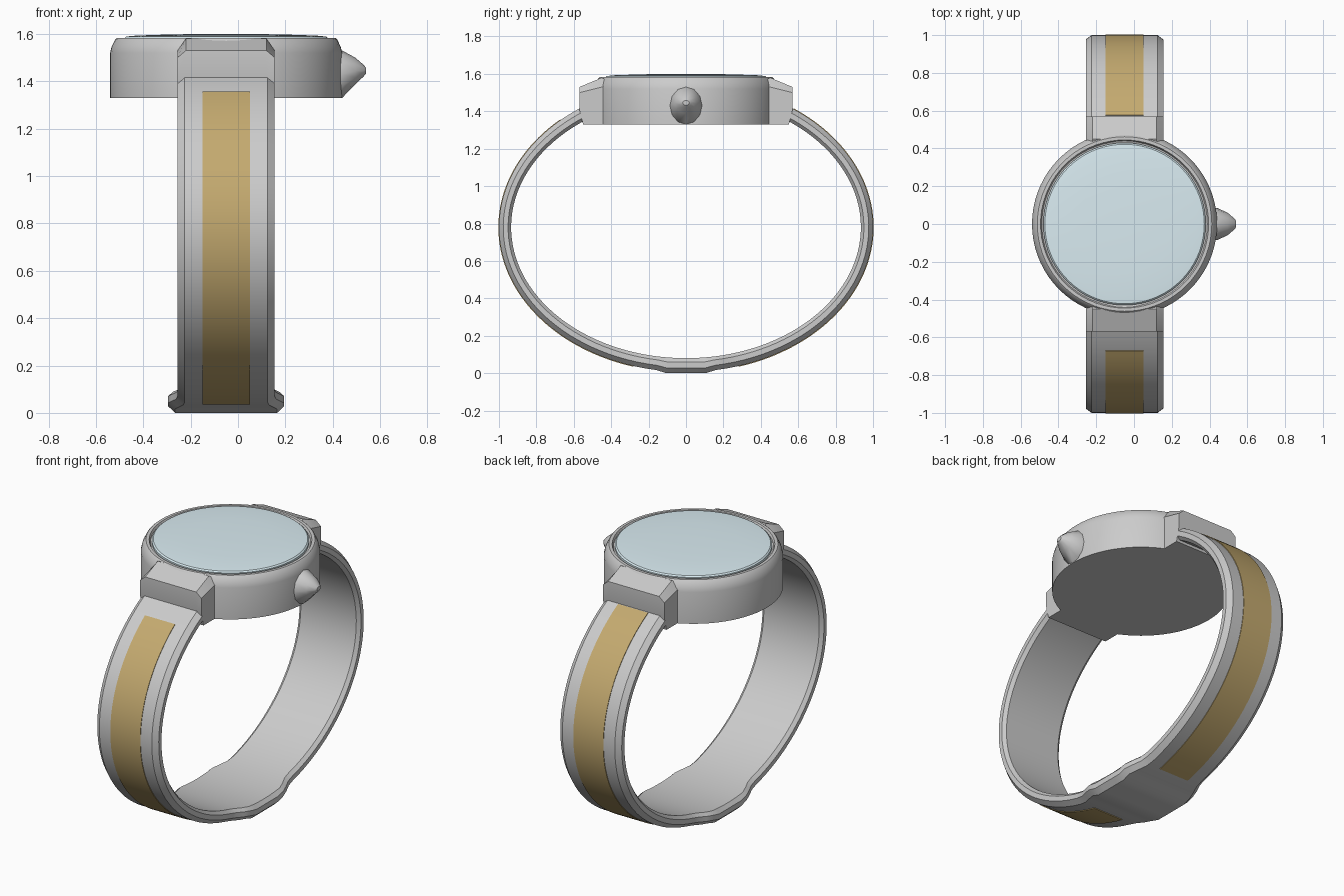
import bpy, bmesh
from math import sin, cos, pi, radians, asin

if "Cube" in bpy.data.objects:
    bpy.data.objects.remove(bpy.data.objects["Cube"])

CX = -0.05          # centre line of case and band


def loft(name, rings, mat=None, angle=35):
    """Skin a row of equal-length closed rings and cap both ends."""
    bm = bmesh.new()
    vs = [[bm.verts.new(p) for p in r] for r in rings]
    n = len(vs[0])
    for a, b in zip(vs, vs[1:]):
        for i in range(n):
            j = (i + 1) % n
            bm.faces.new((a[i], a[j], b[j], b[i]))
    bm.faces.new(vs[0])
    bm.faces.new(vs[-1])
    bmesh.ops.recalc_face_normals(bm, faces=bm.faces)
    me = bpy.data.meshes.new(name)
    bm.to_mesh(me)
    bm.free()
    ob = bpy.data.objects.new(name, me)
    bpy.context.collection.objects.link(ob)
    if mat:
        me.materials.append(mat)
    bpy.ops.object.select_all(action='DESELECT')
    ob.select_set(True)
    bpy.context.view_layer.objects.active = ob
    bpy.ops.object.shade_smooth_by_angle(angle=radians(angle))
    return ob


def material(name, rgb):
    m = bpy.data.materials.new(name)
    m.diffuse_color = (*rgb, 1)
    m.use_nodes = True
    m.node_tree.nodes["Principled BSDF"].inputs["Base Color"].default_value = m.diffuse_color
    return m


def turned(name, profile, mat=None, n=72):
    """Round part from (radius, height) pairs."""
    return loft(name, [[(CX + r * cos(2 * pi * i / n), r * sin(2 * pi * i / n), z)
                        for i in range(n)] for r, z in profile], mat)


def band_point(t, x, k):
    """Point on the oval: t from the bottom, k = 0 inside to 1 outside."""
    a, b = 0.935 + 0.065 * k, 0.70 + 0.073 * k
    z = 0.78 - b * cos(t)
    if k > 0 and abs(t) < 0.13:          # flat foot under the clasp
        z = min(z, 0.08 * (1 - k))
    return (CX + x, a * sin(t), z)


def sweep(name, t0, t1, section, mat=None, n=64):
    ts = [t0 + (t1 - t0) * i / n for i in range(n + 1)]
    return loft(name, [[band_point(t, x, k) for x, k in section(t)] for t in ts], mat)


def band_section(t):
    # the band widens into a clasp at the bottom
    f = min(1, max(0, (0.28 - abs(t)) / 0.11))
    w = 0.205 + 0.04 * f
    half = [(w - 0.02, 0.0), (w, 0.25), (w, 0.65), (w - 0.03, 1.0)]
    return half + [(-x, k) for x, k in reversed(half)]


def stripe_section(t):
    return [(0.1, 0.9), (0.1, 1.05), (-0.1, 1.05), (-0.1, 0.9)]


gold = material("gold_inlay", (0.55, 0.40, 0.16))
pale = material("pale_glass", (0.70, 0.84, 0.89))

# round case with a raised rim and a sunken groove around the glass
turned("case", [(0.49, 1.33), (0.49, 1.52), (0.484, 1.545), (0.468, 1.578), (0.462, 1.583),
                (0.445, 1.583), (0.438, 1.57), (0.40, 1.565)])
turned("glass", [(0.43, 1.56), (0.43, 1.582), (0.422, 1.589), (0.38, 1.593),
                 (0.25, 1.5975), (0.10, 1.60), (0.01, 1.60)], pale)

# strap holders at front and back, top corners chamfered
for name, s in (("front_lug", -1), ("back_lug", 1)):
    full = [(0.36, 1.33), (0.55, 1.33), (0.57, 1.41), (0.57, 1.53), (0.45, 1.58), (0.36, 1.54)]
    low = [(y, min(z, 1.53)) for y, z in full]
    low[3] = (0.57, 1.50)
    rings = [(-0.205, low), (-0.17, full), (0.17, full), (0.205, low)]
    loft(name, [[(CX + x, s * y, z) for y, z in p] for x, p in rings], angle=25)

# pointed winding crown on the right
crown = [(0.40, 1.33, 1.54, 0.09), (0.44, 1.33, 1.53, 0.085),
         (0.495, 1.387, 1.50, 0.06), (0.53, 1.42, 1.47, 0.03), (0.54, 1.432, 1.458, 0.018)]
loft("crown", [[(x, w * cos(pi * i / 6), (lo + hi) / 2 + (hi - lo) / 2 * sin(pi * i / 6))
                for i in range(12)] for x, lo, hi, w in crown], angle=40)

# band and its inlaid stripes
end = pi - 0.6
sweep("band", -end, end, band_section, n=96)
sweep("front_stripe", -(pi - asin(0.67)), -0.285, stripe_section, gold)
sweep("back_stripe", 0.285, pi - asin(0.575), stripe_section, gold)
